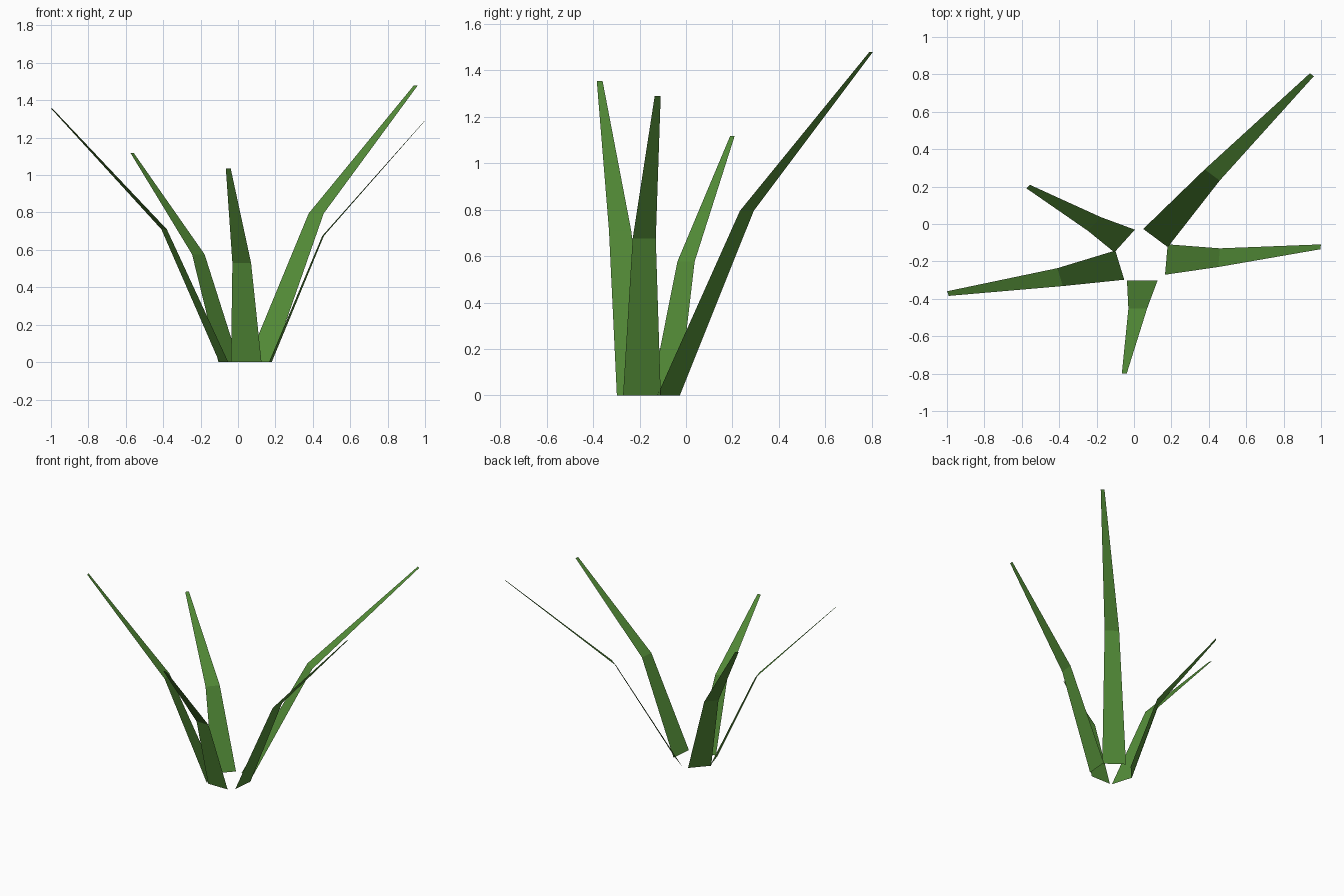
import bpy, math
from mathutils import Vector

if "Cube" in bpy.data.objects:
    bpy.data.objects.remove(bpy.data.objects["Cube"])

green = bpy.data.materials.new("leaf_green")
green.diffuse_color = (0.09, 0.27, 0.04, 1)
green.use_nodes = True
green.node_tree.nodes["Principled BSDF"].inputs["Base Color"].default_value = green.diffuse_color

WIDTHS = (0.163, 0.1, 0.026)   # root, bend, tip


def blade(name, angle, spine):
    """Flat tapered leaf: a strip across a three-point spine."""
    side = Vector((math.cos(math.radians(angle)), math.sin(math.radians(angle)), 0))
    verts = []
    for point, width in zip(spine, WIDTHS):
        p = Vector(point)
        verts += [p - side * width / 2, p + side * width / 2]
    mesh = bpy.data.meshes.new(name)
    mesh.from_pydata(verts, [], [(0, 1, 3, 2), (2, 3, 5, 4)])
    # make the upper (inner) side the face front
    if mesh.polygons[0].normal.z < 0:
        mesh.flip_normals()
    mesh.materials.append(green)
    obj = bpy.data.objects.new(name, mesh)
    bpy.context.collection.objects.link(obj)


# width direction in degrees, then root, bend and tip centres
blade("back_right_leaf", -36.5, [(0.115, -0.075, 0), (0.418, 0.262, 0.795), (0.951, 0.798, 1.48)])
blade("right_leaf", 85, [(0.173, -0.19, 0), (0.455, -0.18, 0.675), (0.998, -0.122, 1.29)])
blade("front_leaf", 0, [(0.044, -0.303, 0), (0.02, -0.452, 0.53), (-0.052, -0.8, 1.035)])
blade("left_leaf", 107, [(-0.076, -0.22, 0), (-0.395, -0.284, 0.71), (-0.995, -0.372, 1.355)])
blade("back_left_leaf", 48, [(-0.05, -0.091, 0), (-0.212, 0.0, 0.576), (-0.566, 0.2, 1.118)])
